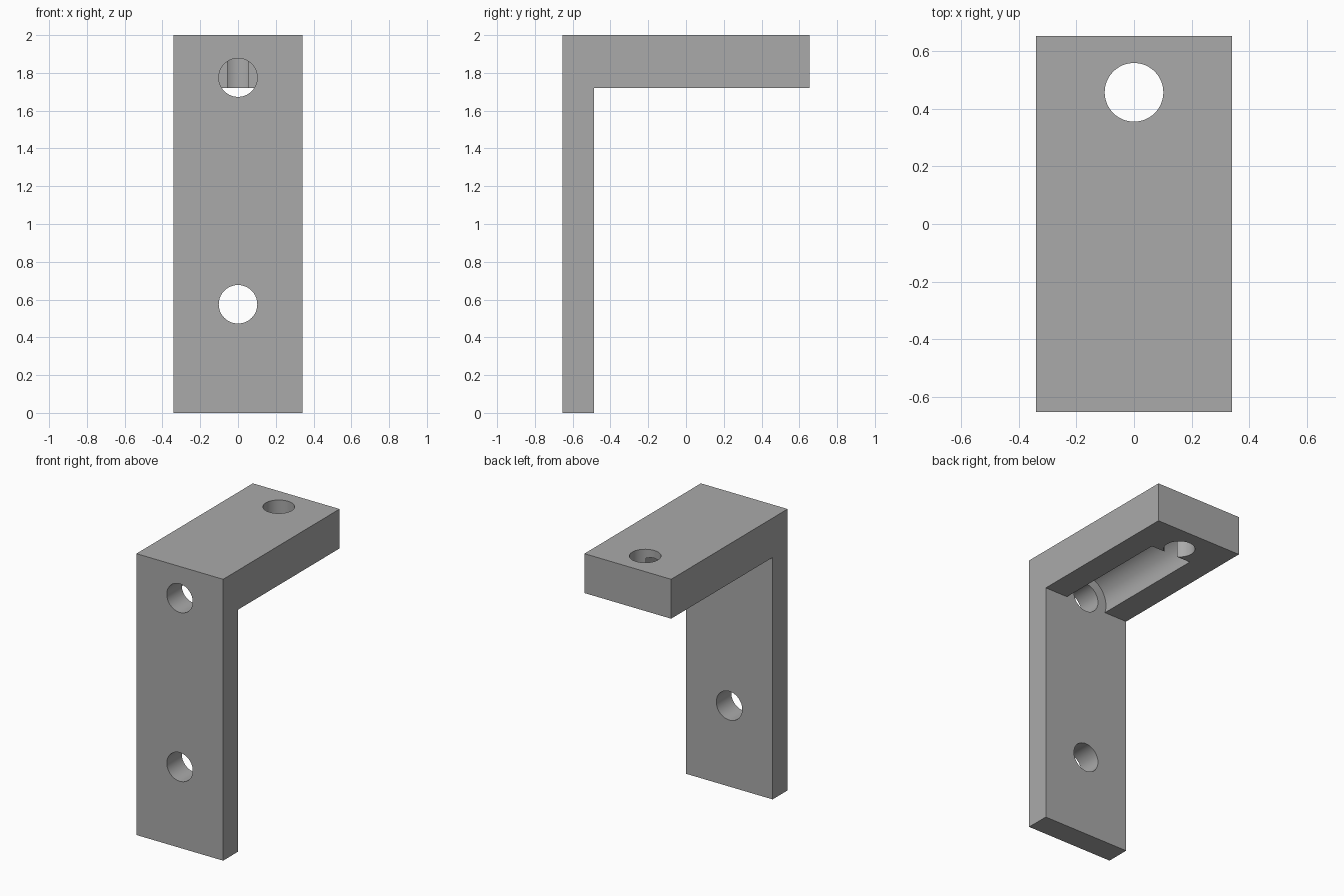
import bpy
import bmesh
import math
from mathutils import Matrix

cube = bpy.data.objects.get("Cube")
if cube:
    bpy.data.objects.remove(cube, do_unlink=True)

# Plain grey finish
grey = bpy.data.materials.new("plain_grey")
grey.use_nodes = True
colour = (0.4, 0.4, 0.4, 1)
grey.diffuse_color = colour
grey.node_tree.nodes["Principled BSDF"].inputs["Base Color"].default_value = colour

WIDTH, HALF_DEPTH, HEIGHT = 0.682, 0.654, 2.0
LEG_BACK, ARM_BOTTOM = -0.486, 1.72
HOLE_RADIUS, CHANNEL_RADIUS = 0.102, 0.17
UPPER_HOLE, LOWER_HOLE, ARM_HOLE = 1.775, 0.575, 0.458
CHANNEL_END = 0.372


def mesh_object(name, bm):
    mesh = bpy.data.meshes.new(name)
    bm.to_mesh(mesh)
    bm.free()
    mesh.materials.append(grey)
    obj = bpy.data.objects.new(name, mesh)
    bpy.context.collection.objects.link(obj)
    return obj


def cutter(name, radius, length, location, along_y):
    bm = bmesh.new()
    bmesh.ops.create_cone(bm, cap_ends=True, segments=64, radius1=radius,
                          radius2=radius, depth=length)
    turn = Matrix.Rotation(math.pi / 2 if along_y else 0, 4, "X")
    bm.transform(Matrix.Translation(location) @ turn)
    return mesh_object(name, bm)


# L-shaped bracket, extruded from its side profile
bm = bmesh.new()
profile = [(-HALF_DEPTH, 0), (LEG_BACK, 0), (LEG_BACK, ARM_BOTTOM),
           (HALF_DEPTH, ARM_BOTTOM), (HALF_DEPTH, HEIGHT), (-HALF_DEPTH, HEIGHT)]
side = bm.faces.new([bm.verts.new((-WIDTH / 2, y, z)) for y, z in profile])
result = bmesh.ops.extrude_face_region(bm, geom=[side])
moved = [v for v in result["geom"] if isinstance(v, bmesh.types.BMVert)]
bmesh.ops.translate(bm, vec=(WIDTH, 0, 0), verts=moved)
bmesh.ops.recalc_face_normals(bm, faces=bm.faces)
bracket = mesh_object("bracket", bm)

# Screw holes through leg and arm, and the round channel under the arm
channel_mid = (LEG_BACK + CHANNEL_END) / 2
cutters = [
    cutter("lower_hole_cutter", HOLE_RADIUS, 0.4, (0, -0.57, LOWER_HOLE), True),
    cutter("upper_hole_cutter", HOLE_RADIUS, 0.4, (0, -0.57, UPPER_HOLE), True),
    cutter("arm_hole_cutter", HOLE_RADIUS, 0.6, (0, ARM_HOLE, 1.86), False),
    cutter("channel_cutter", CHANNEL_RADIUS, CHANNEL_END - LEG_BACK,
           (0, channel_mid, UPPER_HOLE), True),
]
bpy.context.view_layer.objects.active = bracket
for tool in cutters:
    tool.hide_render = True
    cut = bracket.modifiers.new(tool.name, "BOOLEAN")
    cut.operation = "DIFFERENCE"
    cut.solver = "EXACT"
    cut.object = tool
    bpy.ops.object.modifier_apply(modifier=cut.name)
for tool in cutters:
    bpy.data.objects.remove(tool, do_unlink=True)

# Smooth bores with crisp edges
bpy.ops.object.select_all(action="DESELECT")
bracket.select_set(True)
bpy.ops.object.shade_smooth_by_angle(angle=math.radians(30))
